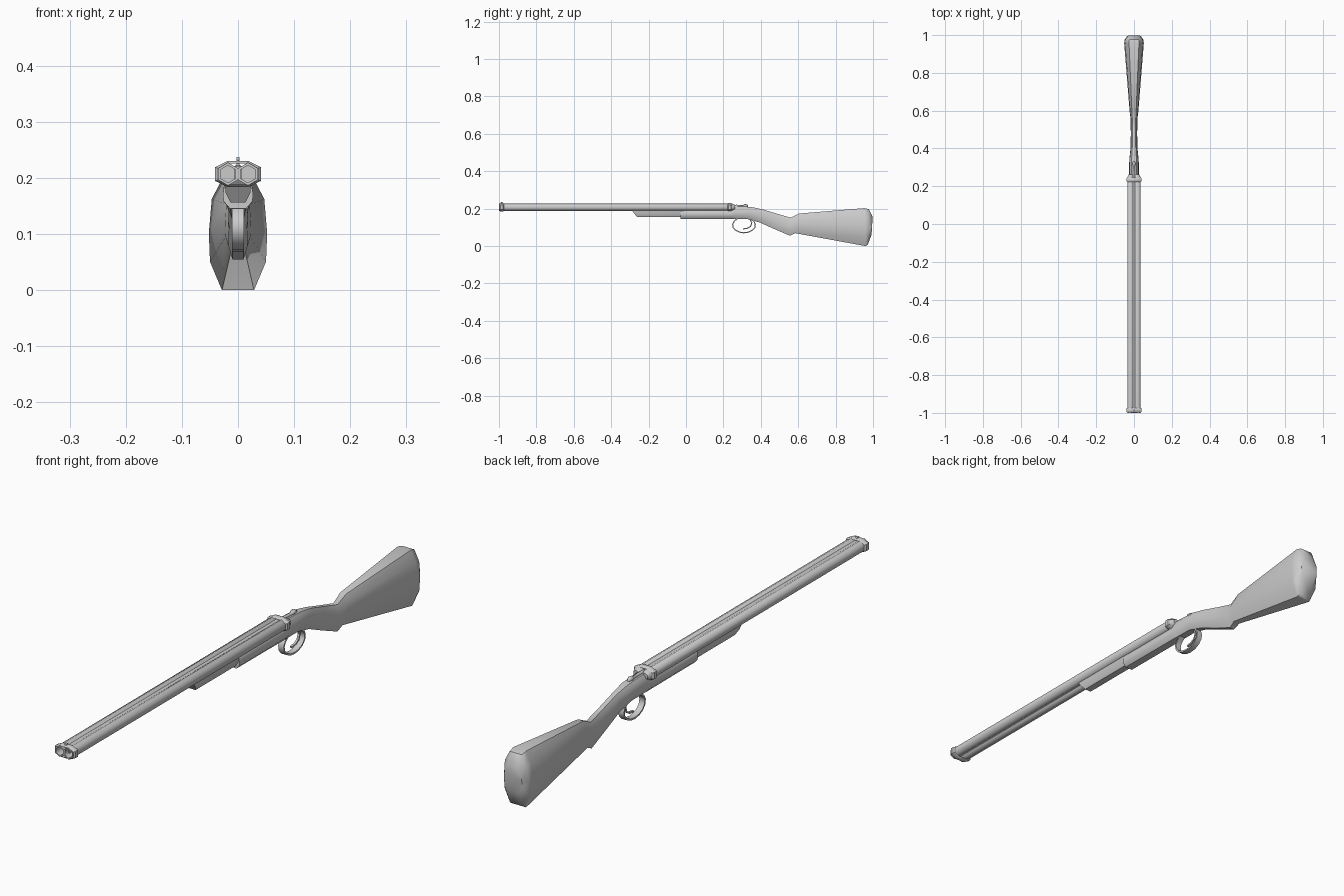
import bpy, bmesh, math

if "Cube" in bpy.data.objects:
    bpy.data.objects.remove(bpy.data.objects["Cube"])

def loft(name, rings, closed=False, smooth=40):
    """Skin a list of equal-length point rings; cap the ends unless closed."""
    bm = bmesh.new()
    vs = [[bm.verts.new(p) for p in r] for r in rings]
    n, m = len(rings[0]), len(rings)
    for i in range(m if closed else m - 1):
        a, b = vs[i], vs[(i + 1) % m]
        for j in range(n):
            k = (j + 1) % n
            bm.faces.new((a[j], a[k], b[k], b[j]))
    if not closed:
        bm.faces.new(vs[0])
        bm.faces.new(vs[-1])
    bmesh.ops.recalc_face_normals(bm, faces=bm.faces)
    me = bpy.data.meshes.new(name)
    bm.to_mesh(me)
    bm.free()
    ob = bpy.data.objects.new(name, me)
    bpy.context.collection.objects.link(ob)
    bpy.ops.object.select_all(action='DESELECT')
    bpy.context.view_layer.objects.active = ob
    ob.select_set(True)
    bpy.ops.object.shade_smooth_by_angle(angle=math.radians(smooth))
    return ob

def hexagon(x, y, z, r):
    return [(x + r * math.sin(i * math.pi / 3), y, z + r * math.cos(i * math.pi / 3)) for i in range(6)]

def ribbon(name, path, hw, t):
    """Flat strip of half-width hw and thickness t following a (y, z) path."""
    rings = []
    for i, (y, z) in enumerate(path):
        a, b = path[max(i - 1, 0)], path[min(i + 1, len(path) - 1)]
        dy, dz = b[0] - a[0], b[1] - a[1]
        l = math.hypot(dy, dz)
        ny, nz = -dz / l * t / 2, dy / l * t / 2
        rings.append([(-hw, y - ny, z - nz), (hw, y - ny, z - nz), (hw, y + ny, z + nz), (-hw, y + ny, z + nz)])
    return loft(name, rings)

ZB = 0.207  # barrel axis height

# Hexagonal barrels with recessed bores and tapered breech ends
for side, x in (("left", -0.0178), ("right", 0.0178)):
    prof = [(-0.955, 0.0155), (-1.0, 0.0155), (-1.0, 0.0205), (0.245, 0.0205), (0.262, 0.012)]
    loft("barrel_" + side, [hexagon(x, y, ZB, r) for y, r in prof], smooth=65)

# Sighting rib filling the valley between the barrels
loft("barrel_rib", [[(-0.007, y, 0.198), (0.007, y, 0.198), (0.007, y, 0.221), (-0.007, y, 0.221)] for y in (-0.98, 0.24)])

# Collars binding the barrels at muzzle and breech
def collar_ring(y, s):
    w, h, c, d = 0.036 + s, 0.0185 + s, 0.0178, 0.0105 + s / 3
    return [(px, y, ZB + pz) for px, pz in
            ((c, h), (w, d), (w, -d), (c, -h), (-c, -h), (-w, -d), (-w, d), (-c, h))]

for name, y0, y1 in (("muzzle_collar", -0.997, -0.973), ("breech_collar", 0.222, 0.246)):
    loft(name, [collar_ring(y0, 0.0), collar_ring(y0 + 0.005, 0.005), collar_ring(y1 - 0.005, 0.005),
                collar_ring(y1, 0.0)], closed=True)

# Front sight blade
loft("front_sight", [[(-0.003, y, 0.222), (0.003, y, 0.222), (0.003, y, z), (-0.003, y, z)]
                     for y, z in ((-0.992, 0.232), (-0.985, 0.237), (-0.977, 0.23))])

# Stock and receiver: one ten-sided section lofted along the side profile
SECTION = [(0.55, 0), (0.96, 0.25), (1, 0.5), (0.9, 0.8), (0.5, 1)]

def section(yt, zt, yb, zb, hw):
    half = [(u * hw, yb + (yt - yb) * v, zb + (zt - zb) * v) for u, v in SECTION]
    return half + [(-x, y, z) for x, y, z in reversed(half)]

# top y, top z, bottom y, bottom z, half width
STATIONS = [
    (-0.03, 0.197, -0.03, 0.146, 0.027), (0.248, 0.197, 0.248, 0.145, 0.027),
    (0.254, 0.214, 0.254, 0.145, 0.026), (0.35, 0.209, 0.33, 0.144, 0.025),
    (0.41, 0.196, 0.395, 0.126, 0.018), (0.49, 0.172, 0.47, 0.092, 0.017),
    (0.56, 0.152, 0.557, 0.055, 0.018), (0.605, 0.174, 0.583, 0.069, 0.023),
    (0.955, 0.203, 0.96, 0.0, 0.052), (0.978, 0.197, 0.972, 0.008, 0.050),
    (0.998, 0.155, 0.992, 0.06, 0.036)]
loft("stock", [section(*s) for s in STATIONS], smooth=45)

# Fore-end under the barrels with a raked nose
loft("fore_end", [[(-0.024, yt, 0.196), (0.024, yt, 0.196), (0.022, (yt + yb) / 2, 0.174),
                   (0.013, yb, 0.156), (-0.013, yb, 0.156), (-0.022, (yt + yb) / 2, 0.174)]
                  for yt, yb in ((-0.292, -0.262), (-0.01, -0.01))])

# Trigger guard loop and curved trigger
guard = [(0.31 + 0.061 * math.cos(math.radians(a)), 0.112 + 0.041 * math.sin(math.radians(a)))
         for a in range(125, 416, 24)]
ribbon("trigger_guard", guard, 0.011, 0.006)
ribbon("trigger", [(0.338, 0.15), (0.352, 0.125), (0.345, 0.105), (0.328, 0.095), (0.305, 0.092)], 0.004, 0.006)

# Opening lever behind the breech, ending in a knob
loft("top_lever", [hexagon(0, y, z, r) for y, z, r in
                   ((0.245, 0.212, 0.008), (0.27, 0.214, 0.007), (0.305, 0.213, 0.006),
                    (0.312, 0.215, 0.009), (0.322, 0.216, 0.009), (0.332, 0.213, 0.005))], smooth=65)
